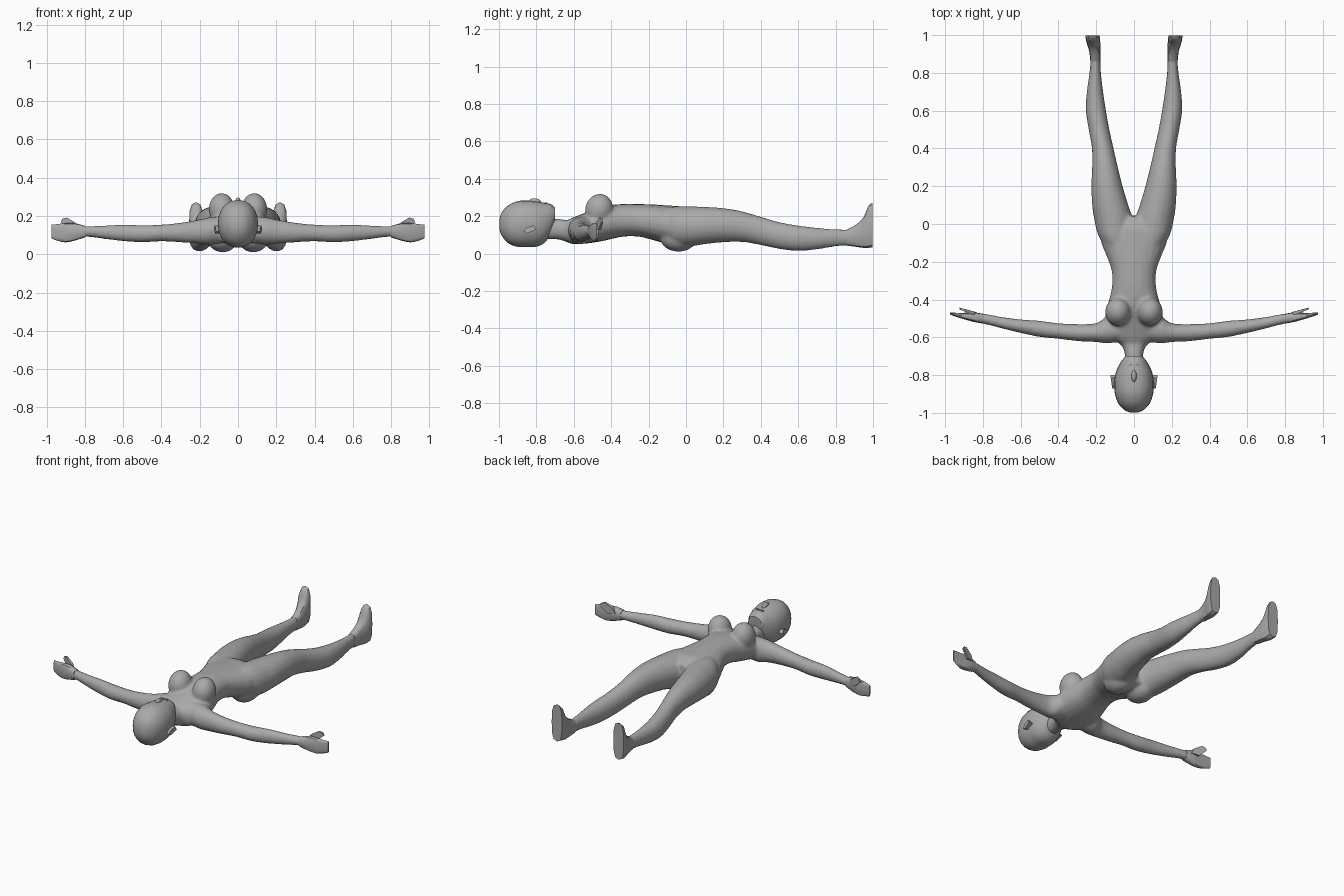
import bpy, bmesh, math
from mathutils import Vector

skin = bpy.data.materials.new("grey_clay")
skin.diffuse_color = (0.4, 0.4, 0.4, 1)


def spline(a, b, c, d, t):
    return 0.5 * (2*b + (c-a)*t + (2*a-5*b+4*c-d)*t*t + (3*b-a-3*c+d)*t**3)


def loft(name, rows, axis='y', sides=20, steps=4, power=1.0):
    """Rows are (position along axis, side min, side max, z min, z max)."""
    fine = []
    for i in range(len(rows) - 1):
        q = [rows[max(0, min(len(rows)-1, i+k))] for k in (-1, 0, 1, 2)]
        for s in range(steps):
            fine.append([spline(*v, s/steps) for v in zip(*q)])
    fine.append(list(rows[-1]))
    bm = bmesh.new()
    rings = []
    for p, lo, hi, z0, z1 in fine:
        ring = []
        for k in range(sides):
            a = 2*math.pi*k/sides
            c, s = math.cos(a), math.sin(a)
            c = math.copysign(abs(c)**power, c)
            s = math.copysign(abs(s)**power, s)
            u, z = (lo+hi)/2 + c*(hi-lo)/2, (z0+z1)/2 + s*(z1-z0)/2
            ring.append(bm.verts.new((u, p, z) if axis == 'y' else (p, u, z)))
        rings.append(ring)
    for r, q in zip(rings, rings[1:]):
        for k in range(sides):
            bm.faces.new((r[k], r[(k+1) % sides], q[(k+1) % sides], q[k]))
    bm.faces.new(rings[0])
    bm.faces.new(rings[-1])
    return finish(name, bm)


def ball(name, centre, radii, tilt=0):
    bm = bmesh.new()
    bmesh.ops.create_uvsphere(bm, u_segments=20, v_segments=12, radius=1)
    for v in bm.verts:
        x, y, z = (a*b for a, b in zip(v.co, radii))
        c, s = math.cos(tilt), math.sin(tilt)
        v.co = Vector((x, y*c - z*s, y*s + z*c)) + Vector(centre)
    return finish(name, bm)


def prism(name, points, axis, lo, hi):
    """Outline extruded along axis 0, 1 or 2; lo and hi may be functions of the point."""
    bm = bmesh.new()
    ends = []
    for d in (lo, hi):
        ring = []
        for p in points:
            co = list(p)
            co.insert(axis, d(p) if callable(d) else d)
            ring.append(bm.verts.new(co))
        ends.append(ring)
        bm.faces.new(ring)
    n = len(points)
    for k in range(n):
        bm.faces.new((ends[0][k], ends[0][(k+1) % n], ends[1][(k+1) % n], ends[1][k]))
    return finish(name, bm)


def finish(name, bm):
    bmesh.ops.recalc_face_normals(bm, faces=bm.faces)
    me = bpy.data.meshes.new(name)
    bm.to_mesh(me)
    bm.free()
    ob = bpy.data.objects.new(name, me)
    bpy.context.collection.objects.link(ob)
    me.materials.append(skin)
    return ob


def mirrored(ob):
    ob.modifiers.new("mirror", 'MIRROR')
    return ob


def join(name, obs):
    bpy.ops.object.select_all(action='DESELECT')
    for o in obs:
        o.select_set(True)
    bpy.context.view_layer.objects.active = obs[0]
    bpy.ops.object.join()
    obs[0].name = name
    return obs[0]


# trunk from neck to crotch
trunk = loft("trunk", [
    (-0.76, -0.05, 0.05, 0.075, 0.19), (-0.68, -0.05, 0.05, 0.075, 0.185),
    (-0.635, -0.075, 0.075, 0.06, 0.18), (-0.60, -0.13, 0.13, 0.05, 0.195),
    (-0.52, -0.155, 0.155, 0.055, 0.225), (-0.43, -0.14, 0.14, 0.07, 0.255),
    (-0.34, -0.118, 0.118, 0.09, 0.265), (-0.25, -0.118, 0.118, 0.09, 0.265),
    (-0.17, -0.145, 0.145, 0.07, 0.262), (-0.09, -0.175, 0.175, 0.05, 0.257),
    (-0.02, -0.16, 0.16, 0.05, 0.25), (0.04, -0.09, 0.09, 0.07, 0.22)], power=0.9)

# one side of limbs and rounded body forms
half = [
    loft("leg", [
        (-0.14, 0.02, 0.14, 0.09, 0.24), (-0.06, 0.008, 0.19, 0.045, 0.252),
        (0.03, 0.008, 0.212, 0.04, 0.252), (0.1, 0.03, 0.222, 0.05, 0.25),
        (0.2, 0.06, 0.226, 0.06, 0.243), (0.3, 0.085, 0.222, 0.062, 0.226),
        (0.4, 0.108, 0.223, 0.045, 0.197), (0.5, 0.13, 0.24, 0.024, 0.168),
        (0.6, 0.148, 0.255, 0.014, 0.15), (0.7, 0.163, 0.25, 0.022, 0.138),
        (0.8, 0.175, 0.236, 0.038, 0.13), (0.88, 0.178, 0.23, 0.042, 0.13),
        (0.93, 0.18, 0.235, 0.038, 0.14)]),
    loft("arm", [
        (0.06, -0.62, -0.50, 0.06, 0.20), (0.14, -0.632, -0.49, 0.05, 0.195),
        (0.2, -0.625, -0.525, 0.055, 0.182), (0.3, -0.62, -0.53, 0.062, 0.165),
        (0.4, -0.608, -0.525, 0.067, 0.155), (0.5, -0.598, -0.512, 0.062, 0.152),
        (0.6, -0.577, -0.505, 0.068, 0.155), (0.7, -0.553, -0.492, 0.08, 0.15),
        (0.78, -0.532, -0.477, 0.09, 0.147), (0.84, -0.52, -0.47, 0.085, 0.15)], axis='x'),
    ball("breast", (0.085, -0.465, 0.235), (0.068, 0.075, 0.085), -0.25),
    ball("buttock", (0.08, -0.04, 0.085), (0.082, 0.1, 0.075)),
]
for ob in half:
    m = mirrored(ob)
    bpy.context.view_layer.objects.active = m
    bpy.ops.object.modifier_apply(modifier="mirror")
body = join("body", [trunk] + half)
rm = body.modifiers.new("blend", 'REMESH')
rm.mode, rm.voxel_size = 'VOXEL', 0.009
rm.use_smooth_shade = True
sm = body.modifiers.new("soften", 'SMOOTH')
sm.factor, sm.iterations = 0.5, 6

# head with face to the top
head = loft("head", [
    (-0.998, -0.02, 0.02, 0.13, 0.18), (-0.985, -0.05, 0.05, 0.095, 0.22),
    (-0.95, -0.083, 0.083, 0.055, 0.258), (-0.9, -0.101, 0.101, 0.036, 0.28),
    (-0.85, -0.105, 0.105, 0.035, 0.283), (-0.8, -0.1, 0.1, 0.037, 0.279),
    (-0.76, -0.086, 0.086, 0.055, 0.272), (-0.725, -0.066, 0.066, 0.1, 0.265),
    (-0.7, -0.045, 0.045, 0.17, 0.245)], power=0.92)
nose = ball("nose", (0, -0.805, 0.276), (0.014, 0.032, 0.019), -0.2)
mouth = prism("mouth", [(-0.028, -0.752), (0.028, -0.752), (0.02, -0.745), (-0.02, -0.745)],
              2, 0.262, 0.275)
ear = mirrored(prism("ears", [(-0.87, 0.12), (-0.845, 0.108), (-0.8, 0.13), (-0.815, 0.15),
                              (-0.85, 0.14)], 0, 0.092, lambda p: 0.118 + (p[0]+0.85)*0.15))

# feet with flat soles, hands as thin blades with thumbs
foot = mirrored(loft("feet", [
    (0.86, 0.178, 0.231, 0.042, 0.128), (0.91, 0.178, 0.236, 0.036, 0.155),
    (0.95, 0.178, 0.248, 0.03, 0.195), (0.975, 0.18, 0.255, 0.03, 0.255),
    (0.998, 0.182, 0.256, 0.034, 0.272)], sides=12, steps=2, power=0.7))
hand = mirrored(loft("hands", [
    (0.8, -0.527, -0.475, 0.088, 0.148), (0.85, -0.518, -0.468, 0.072, 0.162),
    (0.9, -0.504, -0.47, 0.062, 0.162), (0.94, -0.492, -0.47, 0.07, 0.158),
    (0.975, -0.479, -0.469, 0.082, 0.154)], axis='x', sides=12, steps=2, power=0.7))
thumb = mirrored(prism("thumbs", [(0.83, 0.13), (0.88, 0.125), (0.925, 0.168), (0.918, 0.185),
                                  (0.895, 0.192), (0.85, 0.165)], 1,
                       lambda p: -0.49 + (p[0]-0.83)*0.4, lambda p: -0.468 + (p[0]-0.83)*0.27))

for ob in (head, nose, ear, foot, hand):
    bpy.ops.object.select_all(action='DESELECT')
    ob.select_set(True)
    bpy.context.view_layer.objects.active = ob
    bpy.ops.object.shade_smooth_by_angle(angle=math.radians(45))
